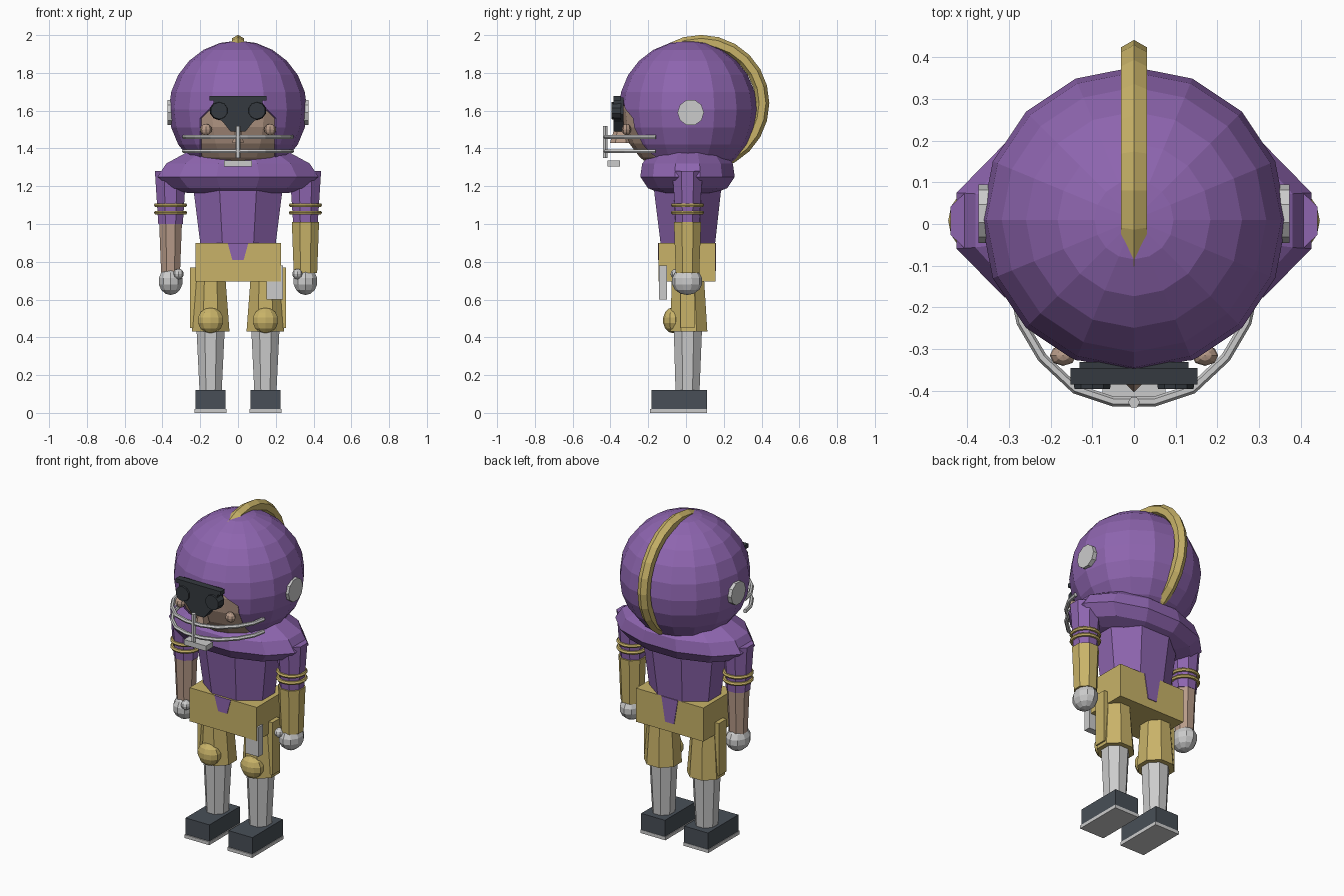
import bpy, bmesh, math
from mathutils import Matrix, Vector

if "Cube" in bpy.data.objects:
    bpy.data.objects.remove(bpy.data.objects["Cube"])


def mat(name, rgb):
    m = bpy.data.materials.new(name)
    m.diffuse_color = (*rgb, 1)
    m.use_nodes = True
    m.node_tree.nodes["Principled BSDF"].inputs["Base Color"].default_value = m.diffuse_color
    return m


PURPLE = mat("purple", (0.27, 0.13, 0.43))
GOLD = mat("gold", (0.58, 0.45, 0.14))
SKIN = mat("skin", (0.48, 0.33, 0.25))
WHITE = mat("light_grey", (0.60, 0.60, 0.60))
DARK = mat("shoe_grey", (0.065, 0.078, 0.095))
BLACK = mat("visor_black", (0.035, 0.042, 0.05))


def finish(name, bm, *mats):
    bmesh.ops.recalc_face_normals(bm, faces=bm.faces)
    me = bpy.data.meshes.new(name)
    bm.to_mesh(me)
    bm.free()
    for m in mats:
        me.materials.append(m)
    ob = bpy.data.objects.new(name, me)
    bpy.context.collection.objects.link(ob)
    return ob


def box(name, x, y, z, m):
    bm = bmesh.new()
    lo, hi = Vector((x[0], y[0], z[0])), Vector((x[1], y[1], z[1]))
    bmesh.ops.create_cube(bm, size=1, matrix=Matrix.Translation((lo + hi) / 2)
                          @ Matrix.Diagonal((*(hi - lo), 1)))
    return finish(name, bm, m)


def ball(name, c, r, m, seg=10, rings=7):
    bm = bmesh.new()
    bmesh.ops.create_uvsphere(bm, u_segments=seg, v_segments=rings, radius=1,
                              matrix=Matrix.Translation(c) @ Matrix.Diagonal((*r, 1)))
    return finish(name, bm, m)


def loft(name, rings, m, n=8, turn=0.5):
    """Stack of elliptical rings (cx, cy, z, rx, ry), capped at both ends."""
    bm = bmesh.new()
    k = 1 / math.cos(math.pi / n) if turn else 1
    loops = []
    for cx, cy, z, rx, ry in rings:
        ang = [2 * math.pi * (i + turn) / n for i in range(n)]
        loops.append([bm.verts.new((cx + k * rx * math.cos(a), cy + k * ry * math.sin(a), z))
                      for a in ang])
    for a, b in zip(loops, loops[1:]):
        for i in range(n):
            j = (i + 1) % n
            bm.faces.new((a[i], a[j], b[j], b[i]))
    bm.faces.new(loops[0])
    bm.faces.new(loops[-1])
    return finish(name, bm, m)


def torus(name, R, r, m, matrix, n=16, k=6):
    bm = bmesh.new()
    v = [[bm.verts.new(matrix @ Vector(((R + r * math.cos(b)) * math.cos(a),
                                        (R + r * math.cos(b)) * math.sin(a), r * math.sin(b))))
          for b in [2 * math.pi * j / k for j in range(k)]]
         for a in [2 * math.pi * i / n for i in range(n)]]
    for i in range(n):
        for j in range(k):
            i2, j2 = (i + 1) % n, (j + 1) % k
            bm.faces.new((v[i][j], v[i2][j], v[i2][j2], v[i][j2]))
    return finish(name, bm, m)


def prism(name, pts, y, m):
    """Extrude an x-z outline between two y values."""
    bm = bmesh.new()
    f = bm.faces.new([bm.verts.new((px, y[0], pz)) for px, pz in pts])
    ext = bmesh.ops.extrude_face_region(bm, geom=[f])
    bmesh.ops.translate(bm, vec=(0, y[1] - y[0], 0),
                        verts=[g for g in ext["geom"] if isinstance(g, bmesh.types.BMVert)])
    return finish(name, bm, m)


def tube(name, pts, r, m):
    cu = bpy.data.curves.new(name, "CURVE")
    cu.dimensions = "3D"
    cu.bevel_depth, cu.bevel_resolution, cu.use_fill_caps = r, 1, True
    sp = cu.splines.new("POLY")
    sp.points.add(len(pts) - 1)
    for p, co in zip(sp.points, pts):
        p.co = (*co, 1)
    sp.use_smooth = False
    cu.materials.append(m)
    ob = bpy.data.objects.new(name, cu)
    bpy.context.collection.objects.link(ob)


# helmet, with the face opening cut into the shell
bm = bmesh.new()
bmesh.ops.create_uvsphere(bm, u_segments=16, v_segments=12, radius=0.366,
                          matrix=Matrix.Translation((0, 0.01, 1.605)))
for co, no in (((0.2, 0, 0), (1, 0, 0)), ((-0.2, 0, 0), (1, 0, 0)), ((0, 0, 1.63), (0, 0, 1)),
               ((0, 0, 1.76), (1, 0, 1)), ((0, 0, 1.76), (-1, 0, 1))):
    bmesh.ops.bisect_plane(bm, geom=bm.verts[:] + bm.edges[:] + bm.faces[:],
                           plane_co=co, plane_no=no)
face = []
for f in bm.faces:
    c = f.calc_center_median()
    if c.y < -0.08 and abs(c.x) < 0.2 and c.z < 1.63 and abs(c.x) + c.z < 1.76:
        face.append(f)
rim = bmesh.ops.inset_region(bm, faces=face, thickness=0.003, depth=-0.008)["faces"]
for f in face:
    f.material_index = 1
for f in rim:
    f.material_index = 0
finish("helmet", bm, PURPLE, SKIN)

# crest along the helmet
torus("crest", 0.325, 0.036, GOLD,
      Matrix.Translation((0, 0.08, 1.64)) @ Matrix.Rotation(math.pi / 2, 4, "Y"), n=24)

# nose, jaw cup and visor
loft("nose", [(0, -0.345, 1.43, 0.03, 0.05), (0, -0.345, 1.54, 0.01, 0.02)], SKIN, 6)
box("chin_cup", (-0.075, 0.075), (-0.415, -0.35), (1.305, 1.337), WHITE)
prism("visor", [(-0.13, 1.67), (0.13, 1.67), (0.13, 1.58), (0.08, 1.54), (0.04, 1.49),
                (-0.04, 1.49), (-0.08, 1.54), (-0.13, 1.58)], (-0.385, -0.33), BLACK)
box("visor_bar", (-0.152, 0.152), (-0.385, -0.345), (1.653, 1.677), BLACK)

# face mask bars
for z, name in ((1.46, "upper_mask_bar"), (1.385, "lower_mask_bar")):
    half = [(0.05, -0.425), (0.14, -0.395), (0.22, -0.32), (0.27, -0.235), (0.285, -0.16)]
    arc = [(-x, y, z) for x, y in reversed(half)] + [(x, y, z) for x, y in half]
    tube(name, arc, 0.012, WHITE)
tube("mask_upright", [(0, -0.427, 1.35), (0, -0.427, 1.52)], 0.014, WHITE)

# torso, shoulder pads and hips
loft("shoulder_pads", [(0, 0.008, 1.165, 0.27, 0.15), (0, 0.008, 1.19, 0.36, 0.21),
                       (0, 0.008, 1.25, 0.425, 0.25), (0, 0.008, 1.32, 0.38, 0.24),
                       (0, 0.01, 1.38, 0.27, 0.19)], PURPLE, 12)
loft("torso", [(0, 0.01, 0.86, 0.195, 0.14), (0, 0.008, 1.2, 0.238, 0.18)], PURPLE)
box("hips", (-0.226, 0.228), (-0.145, 0.155), (0.695, 0.9), GOLD)
for name, y, low in (("front_shirt_tail", (-0.149, -0.14), 0.81),
                     ("back_shirt_tail", (0.15, 0.159), 0.75)):
    prism(name, [(-0.055, 0.9), (0.055, 0.9), (0.03, low), (-0.03, low)], y, PURPLE)
box("towel", (0.15, 0.238), (-0.142, -0.1), (0.6, 0.78), WHITE)

for side, s in (("right", -1), ("left", 1)):
    # ear disc, cheek and goggle lens
    bm = bmesh.new()
    bmesh.ops.create_cone(bm, cap_ends=True, segments=10, radius1=0.07, radius2=0.07, depth=0.05,
                          matrix=Matrix.Translation((s * 0.347, 0.025, 1.59))
                          @ Matrix.Rotation(math.pi / 2, 4, "Y"))
    finish(side + "_ear_disc", bm, WHITE)
    ball(side + "_cheek", (s * 0.17, -0.315, 1.5), (0.032, 0.025, 0.03), SKIN, 8, 6)
    bm = bmesh.new()
    bmesh.ops.create_cone(bm, cap_ends=True, segments=10, radius1=0.05, radius2=0.045, depth=0.05,
                          matrix=Matrix.Translation((s * 0.1, -0.37, 1.6))
                          @ Matrix.Rotation(math.pi / 2, 4, "X"))
    finish(side + "_lens", bm, BLACK)
    # arm
    ax = s * 0.357
    loft(side + "_sleeve", [(ax, 0.008, 1.0, 0.065, 0.062), (ax, 0.008, 1.28, 0.083, 0.08)], PURPLE)
    w = 0.072 if s > 0 else 0.06
    loft(side + "_forearm", [(ax, 0.008, 0.74, w - 0.01, w - 0.01),
                             (ax, 0.008, 1.01 if s > 0 else 1.0, w, w)],
         GOLD if s > 0 else SKIN)
    for i, z in enumerate((1.1, 1.06)):
        torus(f"{side}_arm_band_{i + 1}", 0.077, 0.011, GOLD, Matrix.Translation((ax, 0.008, z)))
    ball(side + "_hand", (ax, 0.006, 0.697), (0.067, 0.082, 0.073), WHITE)
    ball(side + "_thumb", (s * 0.315, -0.05, 0.735), (0.028, 0.032, 0.028), WHITE, 8, 6)
    # leg
    lx = s * 0.145
    loft(side + "_thigh", [(lx, 0.015, 0.43, 0.1, 0.098), (lx, 0.01, 0.72, 0.078, 0.085)], GOLD)
    box(side + "_thigh_plate", sorted((s * 0.2, s * 0.253)), (-0.03, 0.045), (0.45, 0.77), GOLD)
    ball(side + "_knee_pad", (lx, -0.07, 0.49), (0.072, 0.052, 0.068), GOLD)
    loft(side + "_sock", [(lx, 0.008, 0.1, 0.058, 0.063), (lx, 0.01, 0.45, 0.075, 0.075)], WHITE)
    box(side + "_shoe", (lx - 0.08, lx + 0.08), (-0.183, 0.11), (0.02, 0.12), DARK)
    box(side + "_sole", (lx - 0.084, lx + 0.084), (-0.19, 0.112), (0.0, 0.02), WHITE)
